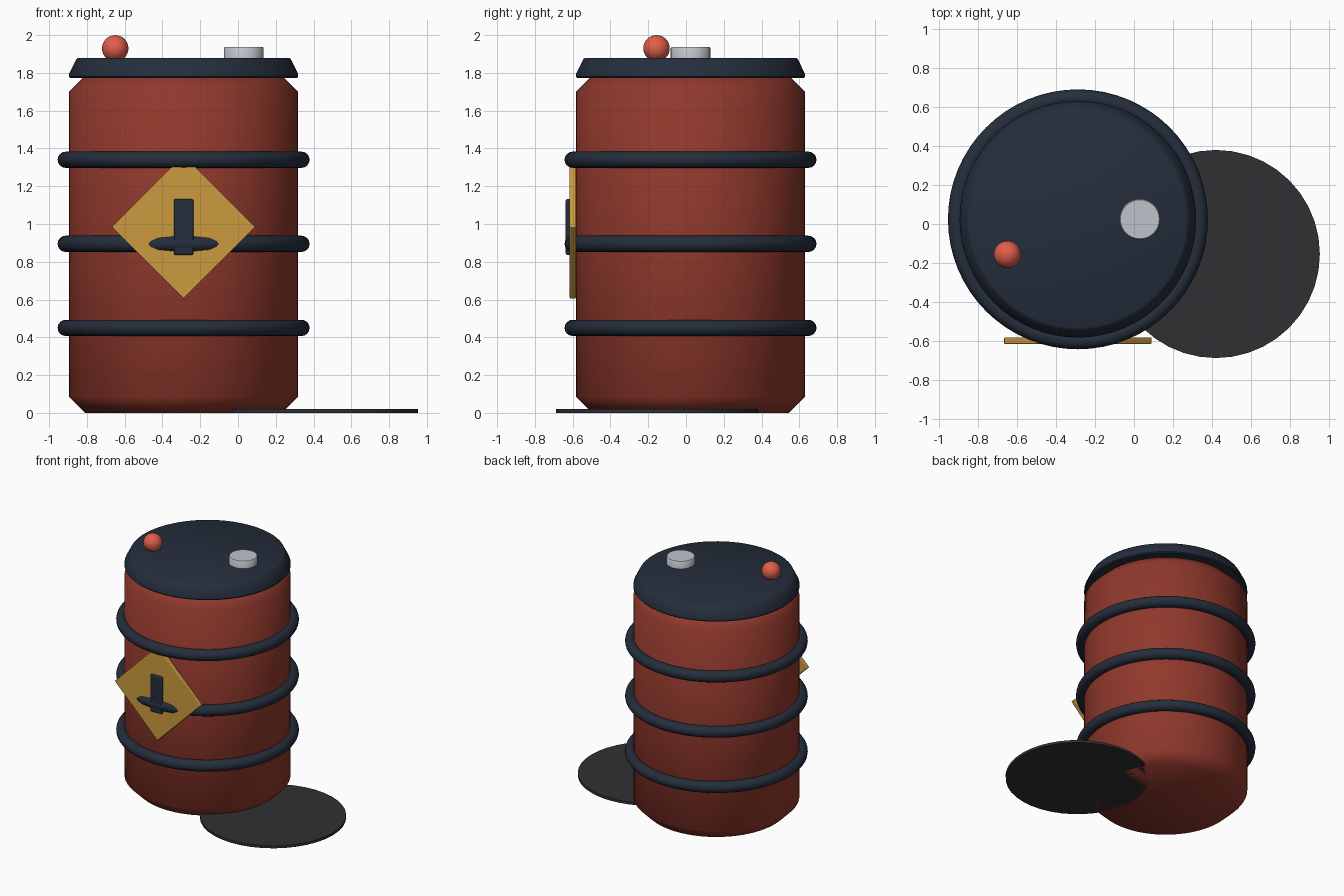
import bpy, bmesh, math

if "Cube" in bpy.data.objects:
    bpy.data.objects.remove(bpy.data.objects["Cube"])

CX, CY = -0.288, 0.024   # barrel axis


def material(name, rgb):
    m = bpy.data.materials.new(name)
    m.diffuse_color = (*rgb, 1)
    m.use_nodes = True
    m.node_tree.nodes["Principled BSDF"].inputs["Base Color"].default_value = m.diffuse_color
    return m


RED = material("barrel_red", (0.28, 0.04, 0.025))
NAVY = material("dark_navy", (0.018, 0.027, 0.045))
YELLOW = material("sign_yellow", (0.6, 0.33, 0.05))
STEEL = material("steel", (0.52, 0.55, 0.6))
CORAL = material("coral", (0.75, 0.11, 0.07))
BLACK = material("puddle_dark", (0.03, 0.028, 0.032))


def finish(name, mat, angle=50):
    ob = bpy.context.object
    ob.name = name
    ob.data.materials.append(mat)
    bpy.ops.object.shade_smooth_by_angle(angle=math.radians(angle))
    return ob


def lathe(name, profile, mat, x, y, sides=64, angle=50):
    """Closed solid turned from (radius, z) points, bottom to top."""
    bm = bmesh.new()
    rings = [[bm.verts.new((r * math.cos(2 * math.pi * i / sides),
                            r * math.sin(2 * math.pi * i / sides), z))
              for i in range(sides)] for r, z in profile]
    for a, b in zip(rings, rings[1:]):
        for i in range(sides):
            j = (i + 1) % sides
            bm.faces.new((a[i], a[j], b[j], b[i]))
    bm.faces.new(rings[0][::-1])
    bm.faces.new(rings[-1])
    me = bpy.data.meshes.new(name)
    bm.to_mesh(me)
    bm.free()
    ob = bpy.data.objects.new(name, me)
    bpy.context.collection.objects.link(ob)
    bpy.ops.object.select_all(action='DESELECT')
    bpy.context.view_layer.objects.active = ob
    ob.select_set(True)
    ob.location = (x, y, 0)
    return finish(name, mat, angle)


def box(name, loc, size, mat, bevel, turn=0):
    bpy.ops.mesh.primitive_cube_add(size=1, location=loc)
    ob = bpy.context.object
    ob.scale = size
    bpy.ops.object.transform_apply(location=False, rotation=False, scale=True)
    ob.rotation_euler.y = turn
    mod = ob.modifiers.new("bevel", 'BEVEL')
    mod.width, mod.segments = bevel, 2
    return finish(name, mat, 30)


# Barrel body with chamfered ends
lathe("barrel_body", [(0.52, 0), (0.606, 0.086), (0.606, 1.70), (0.52, 1.786)],
      RED, CX, CY)

# Tapered lid
lathe("barrel_lid", [(0.6, 1.772), (0.607, 1.78), (0.606, 1.795),
                     (0.567, 1.874), (0.556, 1.88)], NAVY, CX, CY, angle=40)

# Three hoops
for i, z in enumerate((0.45, 0.895, 1.34)):
    bpy.ops.mesh.primitive_torus_add(location=(CX, CY, z), major_radius=0.624,
                                     minor_radius=0.043, major_segments=64,
                                     minor_segments=16)
    finish(f"hoop_{i + 1}", NAVY)

# Filler cap and ball on the lid
lathe("filler_cap", [(0.105, 1.86), (0.105, 1.932), (0.1, 1.938)],
      STEEL, 0.03, CY, 32, 40)
bpy.ops.mesh.primitive_uv_sphere_add(segments=32, ring_count=16, radius=0.07,
                                     location=(-0.65, -0.156, 1.93))
finish("lid_ball", CORAL)

# Diamond warning plate with a plain bar
box("warning_plate", (CX, -0.599, 0.984), (0.538, 0.034, 0.538), YELLOW, 0.005,
    math.radians(45))
box("warning_bar", (CX, -0.622, 0.984), (0.104, 0.03, 0.297), NAVY, 0.01)

# Spilled puddle
lathe("puddle", [(0.534, 0), (0.534, 0.02)], BLACK, 0.42, -0.154, 40, 30)
